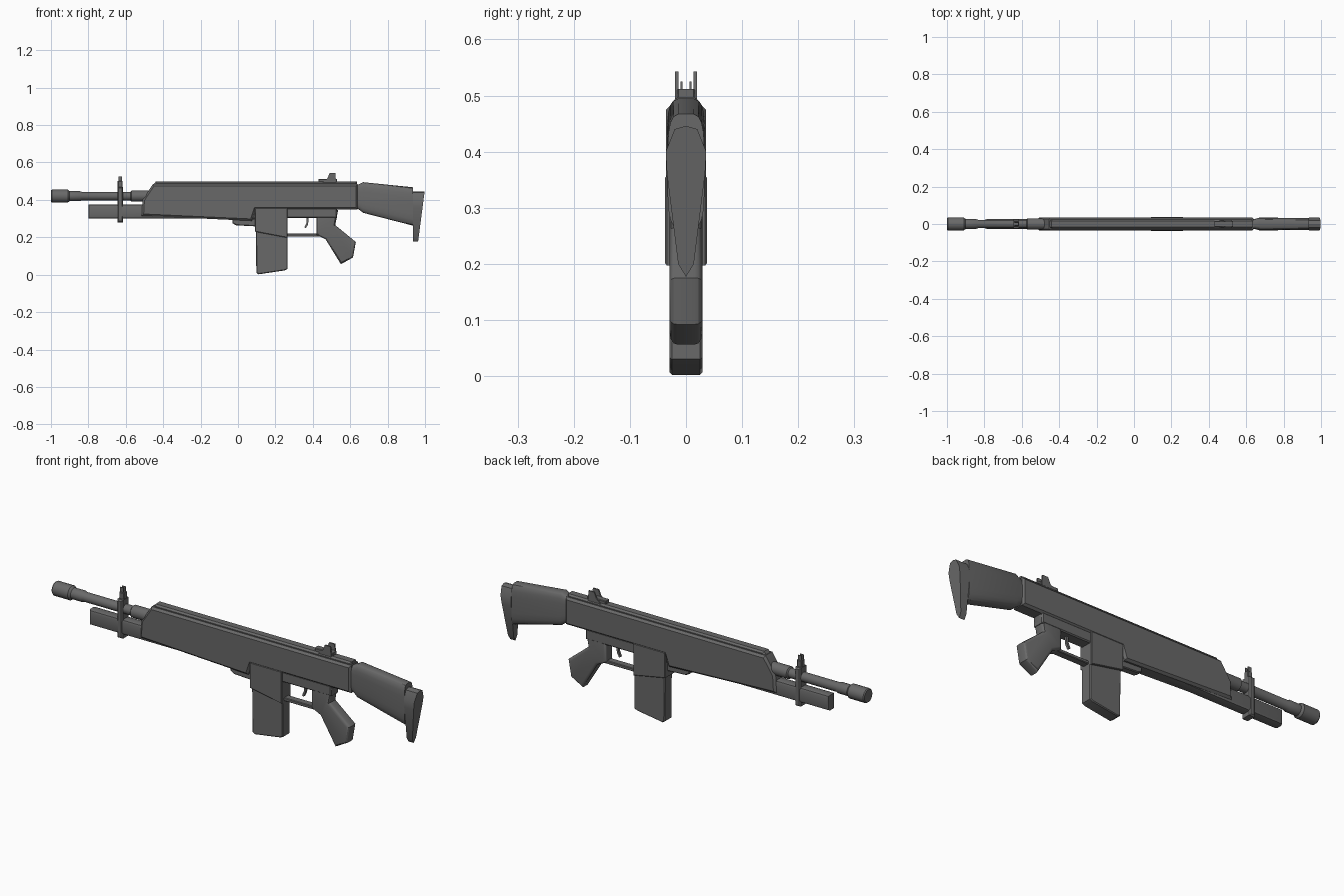
import bpy, bmesh, math

cube = bpy.data.objects.get("Cube")
if cube:
    bpy.data.objects.remove(cube, do_unlink=True)

gray = bpy.data.materials.new("gunmetal gray")
gray.use_nodes = True
COLOR = (0.14, 0.14, 0.14, 1)
gray.diffuse_color = COLOR
gray.node_tree.nodes["Principled BSDF"].inputs["Base Color"].default_value = COLOR


def finish(name, bm, angle=30):
    bmesh.ops.recalc_face_normals(bm, faces=bm.faces[:])
    mesh = bpy.data.meshes.new(name)
    bm.to_mesh(mesh)
    bm.free()
    mesh.materials.append(gray)
    obj = bpy.data.objects.new(name, mesh)
    bpy.context.collection.objects.link(obj)
    bpy.ops.object.select_all(action='DESELECT')
    bpy.context.view_layer.objects.active = obj
    obj.select_set(True)
    bpy.ops.object.shade_smooth_by_angle(angle=math.radians(angle))
    return obj


def plate(name, outline, half, bevel=0, segments=1, y=0):
    """Side outline (x, z) extruded across y, with bevelled rims."""
    bm = bmesh.new()
    face = bm.faces.new([bm.verts.new((x, y - half, z)) for x, z in outline])
    moved = bmesh.ops.extrude_face_region(bm, geom=[face])["geom"]
    bmesh.ops.translate(bm, vec=(0, 2 * half, 0),
                        verts=[v for v in moved if isinstance(v, bmesh.types.BMVert)])
    if bevel:
        rims = [e for e in bm.edges if abs(e.verts[0].co.y - e.verts[1].co.y) < 1e-5]
        bmesh.ops.bevel(bm, geom=rims, offset=bevel, segments=segments,
                        profile=0.5, affect='EDGES', clamp_overlap=True)
    return finish(name, bm)


def box(name, x0, x1, z0, z1, half, bevel=0, segments=1, y=0):
    return plate(name, [(x0, z0), (x1, z0), (x1, z1), (x0, z1)], half, bevel, segments, y)


def loft(name, rings, angle=30):
    """Skin a list of rings of equal length and cap both ends."""
    bm = bmesh.new()
    rows = [[bm.verts.new(p) for p in ring] for ring in rings]
    n = len(rows[0])
    for a, b in zip(rows, rows[1:]):
        for i in range(n):
            j = (i + 1) % n
            bm.faces.new((a[i], a[j], b[j], b[i]))
    bm.faces.new(rows[0])
    bm.faces.new(rows[-1])
    return finish(name, bm, angle)


def oval(x, half, z0, z1, power=1.0, n=20):
    """Cross-section at x; a power under one makes it boxier."""
    ring = []
    for i in range(n):
        c, s = (f(math.tau * (i + 0.5) / n) for f in (math.cos, math.sin))
        ring.append((x, half * math.copysign(abs(c) ** power, c),
                     (z0 + z1) / 2 + (z1 - z0) / 2 * math.copysign(abs(s) ** power, s)))
    return ring


# Barrel with muzzle, step ring and rear collar
AXIS = 0.42
steps = [(-1, 0.031), (-0.995, 0.035), (-0.91, 0.035), (-0.9, 0.027), (-0.845, 0.027),
         (-0.835, 0.023), (-0.575, 0.023), (-0.57, 0.03), (-0.42, 0.03)]
loft("barrel", [oval(x, r, AXIS - r, AXIS + r) for x, r in steps])

# Tube housing under the barrel and lug in front of the magazine
box("lower_tube", -0.8, 0.1, 0.3, 0.375, 0.026, 0.012, 2)
plate("front_lug", [(-0.03, 0.3), (-0.03, 0.275), (-0.01, 0.264), (0.1, 0.258), (0.1, 0.3)],
      0.018, 0.004)

# Receiver body with raised top rib
plate("receiver", [(-0.515, 0.315), (0.075, 0.288), (0.095, 0.348), (0.64, 0.348),
                   (0.64, 0.484), (-0.455, 0.484), (-0.51, 0.4)], 0.036, 0.01)
plate("top_rib", [(-0.47, 0.46), (0.635, 0.46), (0.635, 0.497), (-0.44, 0.497)], 0.024, 0.008)

# Magazine well and magazine
plate("magazine_well", [(0.09, 0.357), (0.265, 0.357), (0.265, 0.197), (0.09, 0.23)],
      0.037, 0.003)
plate("magazine", [(0.095, 0.26), (0.265, 0.26), (0.265, 0.03), (0.25, 0.023),
                   (0.11, 0.002), (0.098, 0.01)], 0.029, 0.004)

# Trigger group and grip
box("trigger_housing", 0.25, 0.53, 0.303, 0.355, 0.03, 0.005)
box("trigger_guard", 0.25, 0.45, 0.205, 0.221, 0.018, 0.003)
plate("trigger", [(0.365, 0.31), (0.378, 0.31), (0.375, 0.27), (0.363, 0.248),
                  (0.355, 0.252), (0.365, 0.275)], 0.006)
plate("grip", [(0.42, 0.345), (0.535, 0.345), (0.52, 0.265), (0.63, 0.175),
               (0.615, 0.092), (0.55, 0.056), (0.468, 0.19), (0.42, 0.213)], 0.029, 0.014, 3)

# Stock and tapered butt plate
stock = [(0.635, 0.028, 0.355, 0.48), (0.65, 0.028, 0.345, 0.485), (0.67, 0.034, 0.33, 0.495),
         (0.935, 0.033, 0.262, 0.468)]
loft("stock", [oval(x, h, a, b, 0.5) for x, h, a, b in stock])
half_shape = [(0.02, 0.44), (0.036, 0.4), (0.034, 0.36), (0.014, 0.2)]
shape = [(0, 0.446)] + half_shape + [(0, 0.177)] + [(-y, z) for y, z in reversed(half_shape)]
loft("butt_plate", [[(0.935, y, z) for y, z in shape],
                    [(0.963 + 0.13 * (z - 0.177), y, z) for y, z in shape]])

# Front sight band with twin prongs
box("front_sight_band", -0.645, -0.615, 0.28, 0.47, 0.028, 0.006)
box("front_sight_neck", -0.643, -0.617, 0.46, 0.502, 0.013, 0.003)
# Rear sight base, step and posts
box("rear_sight_base", 0.43, 0.53, 0.485, 0.512, 0.016, 0.003)
for side, label in ((1, "left"), (-1, "right")):
    box("front_sight_prong_" + label, -0.64, -0.62, 0.49, 0.525, 0.002, y=side * 0.008)
    plate("rear_sight_post_" + label, [(0.45, 0.49), (0.525, 0.49), (0.52, 0.543),
                                       (0.49, 0.543), (0.478, 0.515)], 0.0035, y=side * 0.0165)
